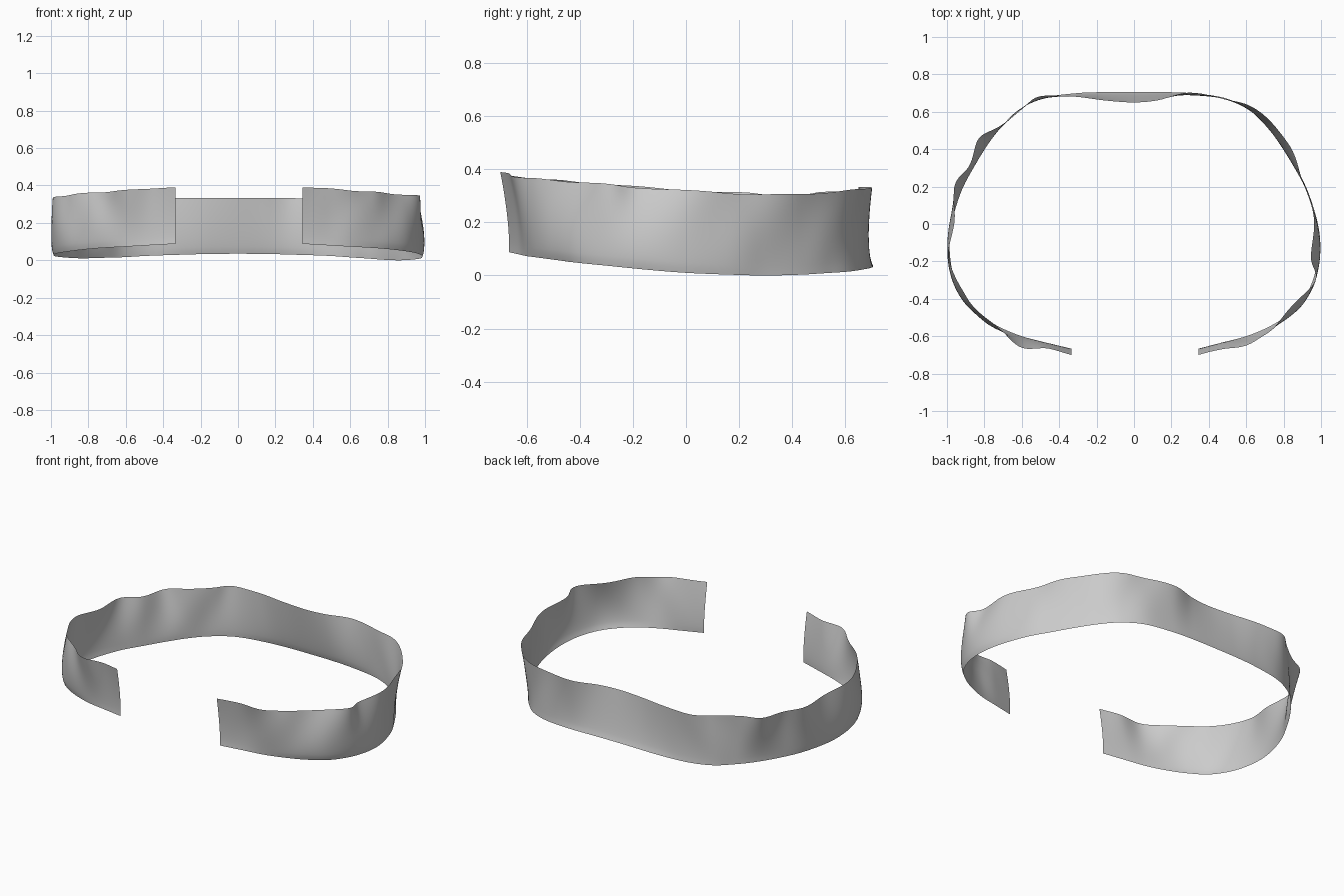
import bpy
from math import sin
from mathutils import Vector

if "Cube" in bpy.data.objects:
    bpy.data.objects.remove(bpy.data.objects["Cube"])

# Stations from the front opening to the back centre, right half:
# lower-edge x, y, z, upper-edge z, outward bulge
STATIONS = [
    (.345, -.668, .088, .390, -.004), (.48, -.632, .080, .384, -.002),
    (.60, -.60, .073, .374, .004), (.71, -.555, .067, .366, .012),
    (.81, -.495, .059, .360, .016), (.90, -.41, .048, .351, .016),
    (.96, -.29, .036, .343, .014), (.985, -.15, .022, .332, .015),
    (.975, .00, .010, .320, .012), (.925, .17, .003, .312, .006),
    (.858, .30, .000, .305, .0), (.778, .43, .003, .306, -.002),
    (.70, .53, .009, .314, -.002), (.61, .615, .015, .322, -.003),
    (.48, .675, .024, .327, -.005), (.30, .70, .030, .332, -.012),
    (.15, .705, .034, .333, -.014), (0, .705, .035, .333, -.014)]

# Wavy upper edge (x, y), different on each side
TOP_RIGHT = [(.345, -.70), (.48, -.665), (.61, -.652), (.71, -.58),
             (.79, -.505), (.885, -.40), (.968, -.29), (.952, -.18),
             (.958, .00), (.935, .15), (.885, .28), (.828, .42),
             (.745, .54), (.62, .625), (.48, .672), (.29, .702),
             (.13, .662), (0, .650)]
TOP_LEFT = [(.335, -.70), (.46, -.668), (.60, -.655), (.71, -.575),
            (.795, -.495), (.89, -.40), (.950, -.30), (.985, -.15),
            (.965, .02), (.955, .20), (.885, .31), (.835, .45),
            (.725, .515), (.60, .62), (.50, .68), (.33, .682),
            (.15, .660), (0, .650)]
ROWS, STEPS = 16, 8


def spline(pts, u):
    """Smooth curve through tuples of any size."""
    i = min(int(u), len(pts) - 2)
    f = u - i
    a, b, c, d = (pts[min(max(k, 0), len(pts) - 1)] for k in range(i - 1, i + 3))
    return [.5 * (2 * q + (r - p) * f + (2 * p - 5 * q + 4 * r - s) * f * f
                  + (3 * q - p - 3 * r + s) * f ** 3)
            for p, q, r, s in zip(a, b, c, d)]


def half(tops, side):
    out = []
    for st, tp in zip(STATIONS, tops):
        x = -.335 if side < 0 and st is STATIONS[0] else side * st[0]
        # the left side hangs slightly higher
        lift = .012 * max(0, 1 - (st[1] - .15) ** 2 / .25) if side < 0 else 0
        out.append((x, st[1], st[2] + lift, side * tp[0], tp[1], st[3], st[4]))
    return out


# Full loop: left opening, round the back, right opening
path = half(TOP_LEFT, -1) + half(TOP_RIGHT, 1)[-2::-1]
count = (len(path) - 1) * STEPS + 1
rail = [spline(path, i / STEPS) for i in range(count)]

verts, faces = [], []
for i, s in enumerate(rail):
    p, q = rail[max(i - 1, 0)], rail[min(i + 1, count - 1)]
    tangent = Vector((q[0] - p[0], q[1] - p[1], 0)).normalized()
    outward = Vector((-tangent.y, tangent.x, 0))
    low, high = Vector(s[0:3]), Vector(s[3:6])
    side = 1 if s[0] > 0 else -1
    loose = min(1, max(0, (abs(s[0]) - .38) / .2))   # wrinkles away from ends
    for r in range(ROWS + 1):
        t = r / ROWS
        w = t ** 1.5                      # folds fade towards the lower edge
        e = t ** .75
        crease = .006 * loose * t * sin(i * 2.6 / STEPS + side * 3.5 * t)
        v = low.lerp(high, w) + outward * (s[6] * 4 * e * (1 - e) + crease)
        v.z = low.z + (high.z - low.z) * t + .4 * crease * t
        verts.append(v)
for i in range(count - 1):
    for r in range(ROWS):
        a = i * (ROWS + 1) + r
        b = a + ROWS + 1
        faces.append((a, a + 1, b + 1, b))

# Open fabric band
mesh = bpy.data.meshes.new("fabric_band")
mesh.from_pydata(verts, [], faces)
mesh.polygons.foreach_set("use_smooth", [True] * len(mesh.polygons))
band = bpy.data.objects.new("fabric_band", mesh)
bpy.context.collection.objects.link(band)
